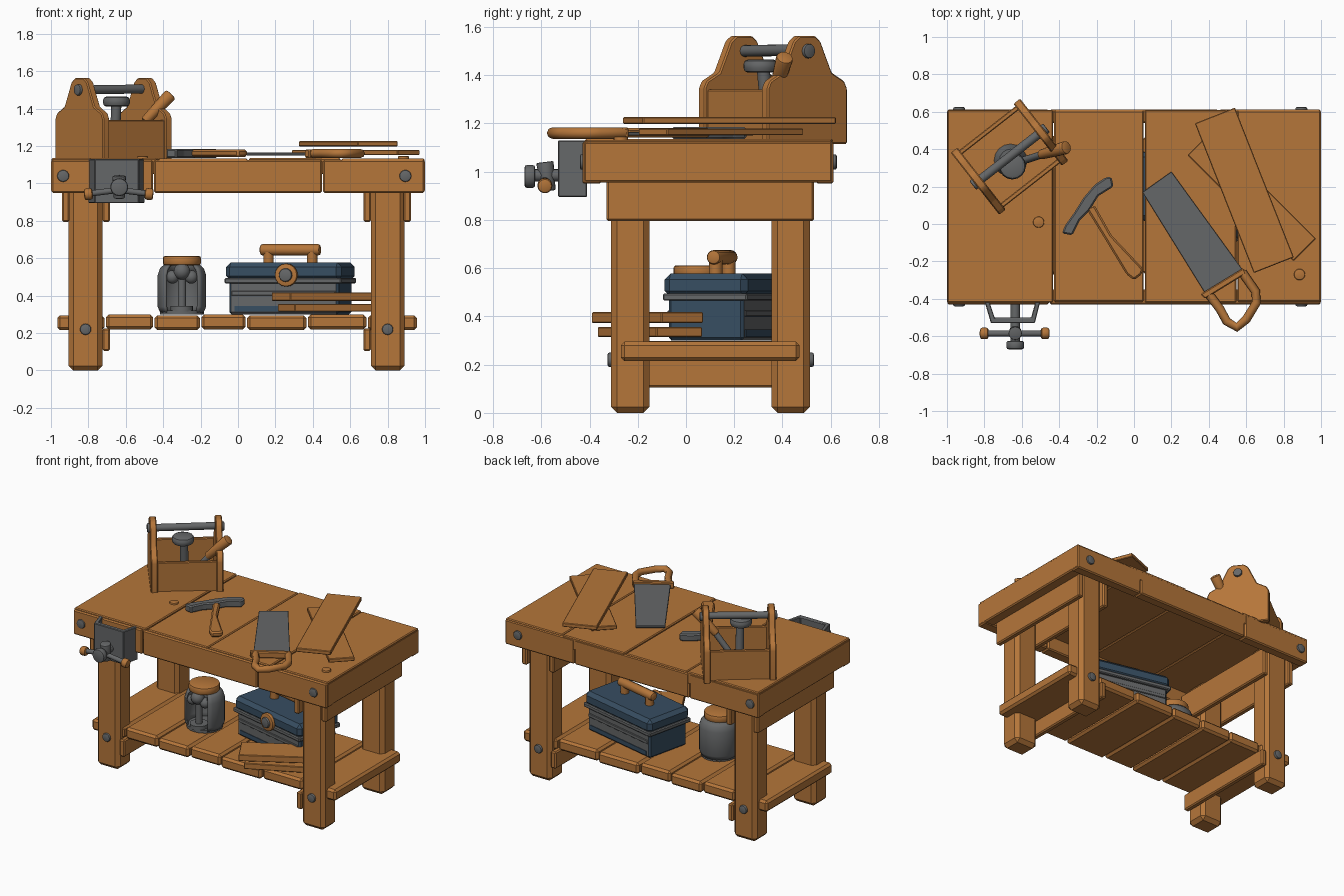
import bpy, bmesh, math
from mathutils import Matrix, Vector

if "Cube" in bpy.data.objects:
    bpy.data.objects.remove(bpy.data.objects["Cube"])

def material(name, col):
    m = bpy.data.materials.new(name)
    m.diffuse_color = (*col, 1)
    m.use_nodes = True
    m.node_tree.nodes["Principled BSDF"].inputs["Base Color"].default_value = m.diffuse_color
    return m

WOOD = material("warm wood", (0.46, 0.18, 0.042))
STEEL = material("grey steel", (0.13, 0.135, 0.138))
BLUE = material("dark blue paint", (0.038, 0.075, 0.12))
I = Matrix.Identity(4)

def finish(name, bm, mats, M=I, bevel=0.0, rule=None):
    if bevel:
        bmesh.ops.bevel(bm, geom=bm.edges[:], offset=bevel, segments=1, affect='EDGES')
    bmesh.ops.recalc_face_normals(bm, faces=bm.faces)
    if rule:
        for f in bm.faces:
            f.material_index = rule(f)
    bm.transform(M)
    me = bpy.data.meshes.new(name)
    bm.to_mesh(me)
    bm.free()
    ob = bpy.data.objects.new(name, me)
    bpy.context.collection.objects.link(ob)
    for m in (mats if isinstance(mats, list) else [mats]):
        me.materials.append(m)
    return ob

def box(name, x, y, z, mat=WOOD, bevel=0.008, M=I, rule=None):
    """Box from three (low, high) ranges."""
    bm = bmesh.new()
    bmesh.ops.create_cube(bm, size=1)
    for v in bm.verts:
        v.co = [(r[0] + r[1]) / 2 + c * (r[1] - r[0]) for r, c in zip((x, y, z), v.co)]
    return finish(name, bm, mat, M, bevel, rule)

def rod(name, p, q, r, mat, r2=None, sides=16, M=I, bevel=0.0):
    """Cylinder or cone between two points."""
    p, q = Vector(p), Vector(q)
    d = q - p
    bm = bmesh.new()
    bmesh.ops.create_cone(bm, cap_ends=True, segments=sides, radius1=r,
                          radius2=r if r2 is None else r2, depth=d.length)
    if bevel:
        rim = [e for e in bm.edges if any(len(f.verts) > 4 for f in e.link_faces)]
        bmesh.ops.bevel(bm, geom=rim, offset=bevel, segments=2, affect='EDGES', profile=0.5)
    bm.transform(Matrix.Translation((p + q) / 2) @ d.to_track_quat('Z', 'Y').to_matrix().to_4x4())
    return finish(name, bm, mat, M)

def ball(name, c, r, mat, M=I):
    bm = bmesh.new()
    bmesh.ops.create_uvsphere(bm, u_segments=14, v_segments=8, radius=r)
    bm.transform(Matrix.Translation(c))
    return finish(name, bm, mat, M)

def prism(name, pts, z0, z1, mat, bevel=0.006, M=I):
    """Outline in xy pushed up from z0 to z1."""
    bm = bmesh.new()
    f = bm.faces.new([bm.verts.new((a, b, z0)) for a, b in pts])
    ext = bmesh.ops.extrude_face_region(bm, geom=[f])
    for v in ext['geom']:
        if isinstance(v, bmesh.types.BMVert):
            v.co.z = z1
    return finish(name, bm, mat, M, bevel)

def place(x, y, z, deg, tilt=0):
    return (Matrix.Translation((x, y, z)) @ Matrix.Rotation(math.radians(deg), 4, 'Z')
            @ Matrix.Rotation(math.radians(tilt), 4, 'Y'))

# bench top: planks and the frame below
edges = [-1, -0.43, 0.055, 0.55, 1]
for i, (a, b) in enumerate(zip(edges, edges[1:])):
    box(f"top_plank_{i}", (a + 0.003, b - 0.003), (-0.42 + 0.004 * (i % 2), 0.61 - 0.004 * (i % 2)),
        (1.05, 1.135 - 0.003 * (i % 2)), bevel=0.006)
for n, y in (("front", (-0.43, -0.35)), ("back", (0.54, 0.612))):
    for i, (a, b) in enumerate(((-0.998, -0.455), (-0.45, 0.45), (0.455, 0.998))):
        box(f"{n}_apron_{i}", (a, b), y, (0.95, 1.125), bevel=0.008)
for n, s in (("left", -1), ("right", 1)):
    box(f"{n}_apron", sorted((s * 0.92, s * 0.999)), (-0.425, 0.608), (0.955, 1.125))

# legs, cross beams and their bolts
for n, x in (("left", -0.815), ("right", 0.80)):
    for m, y, s in (("front", -0.23, -1), ("back", 0.435, 1)):
        box(f"{m}_{n}_leg", (x - 0.09, x + 0.09), (y - 0.08, y + 0.078), (0, 1.06), bevel=0.025)
        rod(f"{m}_{n}_leg_bolt", (x, y + s * 0.05, 0.22), (x, y + s * 0.095, 0.22), 0.03, STEEL, bevel=0.008)
        yb = -0.42 if s < 0 else 0.605
        xb = -0.935 if x < 0 else 0.895
        rod(f"{m}_{n}_apron_bolt", (xb, yb, 1.04), (xb, yb + s * 0.02, 1.04), 0.032, STEEL, bevel=0.008)
    for m, d in (("outer", math.copysign(0.105, x)), ("inner", -math.copysign(0.11, x))):
        box(f"{n}_{m}_upper_beam", (x + d - 0.02, x + d + 0.02), (-0.33, 0.53), (0.795, 1.0), bevel=0.008)
    d = -math.copysign(0.11, x)
    box(f"{n}_lower_beam", (x + d - 0.02, x + d + 0.02), (-0.30, 0.51), (0.105, 0.225))
for i, (x, y) in enumerate(((-0.51, 0.01), (0.885, -0.27))):
    rod(f"top_peg_{i}", (x, y, 1.12), (x, y, 1.146), 0.03, WOOD, bevel=0.006)

# lower shelf
edges = [-0.97, -0.71, -0.45, -0.2, 0.045, 0.37, 0.69, 0.96]
for i, (a, b) in enumerate(zip(edges, edges[1:])):
    j = 0.008 * (i % 2)
    box(f"shelf_plank_{i}", (a + 0.004, b - 0.004), (-0.27 + j, 0.47 - j), (0.215 + j / 2, 0.295 + j / 2), bevel=0.015)

# vise on the front
prism("vise_jaw", [(-0.80, -0.41), (-0.765, -0.53), (-0.53, -0.53), (-0.50, -0.41), (-0.525, -0.41),
                   (-0.55, -0.50), (-0.745, -0.50), (-0.775, -0.41)], 0.895, 1.13, STEEL, 0.004)
rod("vise_screw", (-0.635, -0.42, 0.985), (-0.635, -0.64, 0.985), 0.025, STEEL)
rod("vise_knob", (-0.635, -0.625, 0.98), (-0.635, -0.67, 0.98), 0.048, STEEL, bevel=0.012)
rod("vise_collar", (-0.635, -0.57, 0.92), (-0.635, -0.585, 1.04), 0.03, STEEL, r2=0.036, bevel=0.006)
for n, s in (("left", -1), ("right", 1)):
    rod(f"vise_bar_{n}", (-0.638, -0.585, 0.965), (-0.638 + s * 0.16, -0.585, 0.945), 0.016, STEEL)
    rod(f"vise_bar_end_{n}", (-0.638 + s * 0.14, -0.585, 0.945), (-0.638 + s * 0.185, -0.585, 0.94), 0.031, WOOD, bevel=0.012)

# open tool carrier on the bench
T = place(-0.665, 0.36, 1.115, 38)
half = [(0.21, 0), (0.21, 0.23), (0.195, 0.26), (0.13, 0.295), (0.095, 0.37), (0.07, 0.425), (0.04, 0.448)]
panel = half + [(-a, b) for a, b in reversed(half)]
stand = Matrix(((0, 0, 1, 0), (1, 0, 0, 0), (0, 1, 0, 0), (0, 0, 0, 1)))
for n, s in (("left", -1), ("right", 1)):
    a, b = sorted((s * 0.19, s * 0.235))
    prism(f"carrier_{n}_end", panel, a, b, WOOD, 0.006, T @ stand)
    rod(f"carrier_{n}_bolt", (s * 0.22, 0, 0.385), (s * 0.25, 0, 0.385), 0.03, STEEL, M=T, bevel=0.006)
    box(f"carrier_{n}_side", (-0.2, 0.2), (s * 0.18 - 0.013, s * 0.18 + 0.013), (0.01, 0.225), M=T, bevel=0.005)
box("carrier_floor", (-0.2, 0.2), (-0.18, 0.18), (0.015, 0.04), M=T, bevel=0)
rod("carrier_handle", (-0.2, 0, 0.385), (0.2, 0, 0.39), 0.024, STEEL, M=T)
# tools inside the carrier
rod("punch_base", (-0.66, 0.34, 1.15), (-0.66, 0.34, 1.23), 0.09, STEEL, r2=0.06)
rod("punch_stem", (-0.66, 0.34, 1.2), (-0.65, 0.32, 1.43), 0.027, STEEL)
rod("punch_head", (-0.65, 0.31, 1.41), (-0.65, 0.31, 1.465), 0.072, STEEL, bevel=0.02)
rod("chisel_blade", (-0.62, 0.33, 1.16), (-0.48, 0.375, 1.35), 0.02, STEEL)
rod("chisel_grip", (-0.5, 0.37, 1.33), (-0.36, 0.41, 1.475), 0.026, WOOD, r2=0.036, bevel=0.01)

# hammer
prism("hammer_head", [(-0.12, 0.25), (-0.11, 0.2), (-0.19, 0.15), (-0.24, 0.07), (-0.29, 0.02), (-0.33, -0.06),
                      (-0.385, -0.05), (-0.37, -0.01), (-0.32, 0.06), (-0.27, 0.14), (-0.21, 0.21), (-0.15, 0.25)],
      1.135, 1.185, STEEL, 0.008)
prism("hammer_handle", [(-0.26, 0.09), (-0.21, 0.10), (-0.12, -0.06), (0.05, -0.24), (0.04, -0.27), (0.0, -0.30),
                        (-0.04, -0.27), (-0.155, -0.08)], 1.142, 1.18, WOOD, 0.01)

# hand saw
prism("saw_blade", [(0.045, 0.17), (0.20, 0.28), (0.585, -0.25), (0.38, -0.37)], 1.15, 1.165, STEEL, 0.002)
prism("saw_handle_bar", [(0.355, -0.375), (0.38, -0.40), (0.60, -0.265), (0.585, -0.235)], 1.137, 1.182, WOOD, 0.006)
cu = bpy.data.curves.new("saw_grip", 'CURVE')
cu.dimensions = '3D'
cu.bevel_depth, cu.bevel_resolution = 0.024, 2
sp = cu.splines.new('POLY')
path = [(0.40, -0.375), (0.46, -0.455), (0.495, -0.52), (0.55, -0.553), (0.60, -0.51), (0.655, -0.42), (0.65, -0.36), (0.58, -0.26)]
sp.points.add(len(path) - 1)
for p, (x, y) in zip(sp.points, path):
    p.co = (x, y, 1.16, 1)
cu.materials.append(WOOD)
bpy.context.collection.objects.link(bpy.data.objects.new("saw_grip", cu))

# loose boards: on the bench and on the shelf
def board(name, c, deg, l, w, t, tilt=0):
    box(name, (-l / 2, l / 2), (-w / 2, w / 2), (-t / 2, t / 2), bevel=0.004, M=place(*c, deg, tilt))
board("bench_board_lower", (0.63, 0.145, 1.165), -45, 0.80, 0.17, 0.028)
board("bench_board_upper", (0.59, 0.18, 1.212), -68.5, 0.86, 0.23, 0.028)
board("shelf_board_upper", (0.48, -0.16, 0.395), 30, 0.58, 0.20, 0.045)
board("shelf_board_lower", (0.51, -0.15, 0.335), 26, 0.56, 0.21, 0.042)

# blue tool chest on the shelf
C = place(0.28, 0.15, 0.30, -13)
box("chest_body", (-0.3, 0.3), (-0.16, 0.16), (0, 0.18), [STEEL, BLUE], 0.012, C,
    lambda f: int(abs(f.normal.x) > 0.5))
for n, s in (("front", -1), ("back", 1)):
    box(f"chest_{n}_lower_trim", (-0.27, 0.27), (s * 0.16 - 0.004, s * 0.16 + 0.004), (0.015, 0.045), BLUE, 0, C)
    box(f"chest_{n}_rib", (-0.285, 0.285), (s * 0.16 - 0.007, s * 0.16 + 0.007), (0.1, 0.125), STEEL, 0.003, C)
box("chest_lid_rim", (-0.32, 0.32), (-0.18, 0.18), (0.165, 0.195), STEEL, 0.006, C)
box("chest_lid", (-0.317, 0.317), (-0.177, 0.177), (0.18, 0.278), BLUE, 0.025, C)
rod("chest_handle", (-0.165, 0, 0.345), (0.165, 0, 0.345), 0.03, WOOD, M=C, bevel=0.012)
for n, s in (("left", -1), ("right", 1)):
    rod(f"chest_handle_post_{n}", (s * 0.12, 0, 0.27), (s * 0.12, 0, 0.345), 0.028, WOOD, M=C)
rod("chest_latch", (0.02, -0.17, 0.21), (0.02, -0.197, 0.21), 0.062, WOOD, M=C, bevel=0.008)
rod("chest_latch_bolt", (0.02, -0.18, 0.21), (0.02, -0.212, 0.21), 0.036, STEEL, M=C, bevel=0.008)

# open-fronted canister on the shelf
bm = bmesh.new()
prof = [(0.115, 0.305), (0.13, 0.34), (0.13, 0.51), (0.118, 0.545), (0.09, 0.572)]
rings = []
for i in range(21):
    a = math.radians(-90 + 44 + i * (360 - 88) / 20)
    rings.append([bm.verts.new((r * math.cos(a) - 0.3, r * math.sin(a) + 0.055, z)) for r, z in prof])
for p, q in zip(rings, rings[1:]):
    for k in range(len(prof) - 1):
        bm.faces.new((p[k], q[k], q[k + 1], p[k + 1]))
shell = finish("canister_shell", bm, STEEL)
so = shell.modifiers.new("thickness", 'SOLIDIFY')
so.thickness, so.offset = 0.014, -1
rod("canister_cap", (-0.3, 0.05, 0.562), (-0.3, 0.05, 0.612), 0.102, WOOD, sides=20, bevel=0.012)
rod("canister_floor", (-0.3, 0.055, 0.3), (-0.3, 0.055, 0.32), 0.118, STEEL, sides=20)
rod("canister_pump_base", (-0.3, -0.01, 0.315), (-0.3, -0.01, 0.345), 0.06, STEEL)
rod("canister_pump_stem", (-0.3, -0.01, 0.34), (-0.3, -0.01, 0.54), 0.022, STEEL)
ball("canister_pump_knob", (-0.3, -0.025, 0.53), 0.045, STEEL)
for n, s in (("left", -1), ("right", 1)):
    ball(f"canister_{n}_knob", (-0.3 + s * 0.05, -0.01, 0.50), 0.036, STEEL)

# smooth only the gently curved surfaces
for ob in bpy.context.scene.objects:
    ob.select_set(ob.type == 'MESH')
bpy.context.view_layer.objects.active = shell
bpy.ops.object.shade_smooth_by_angle(angle=math.radians(30))
